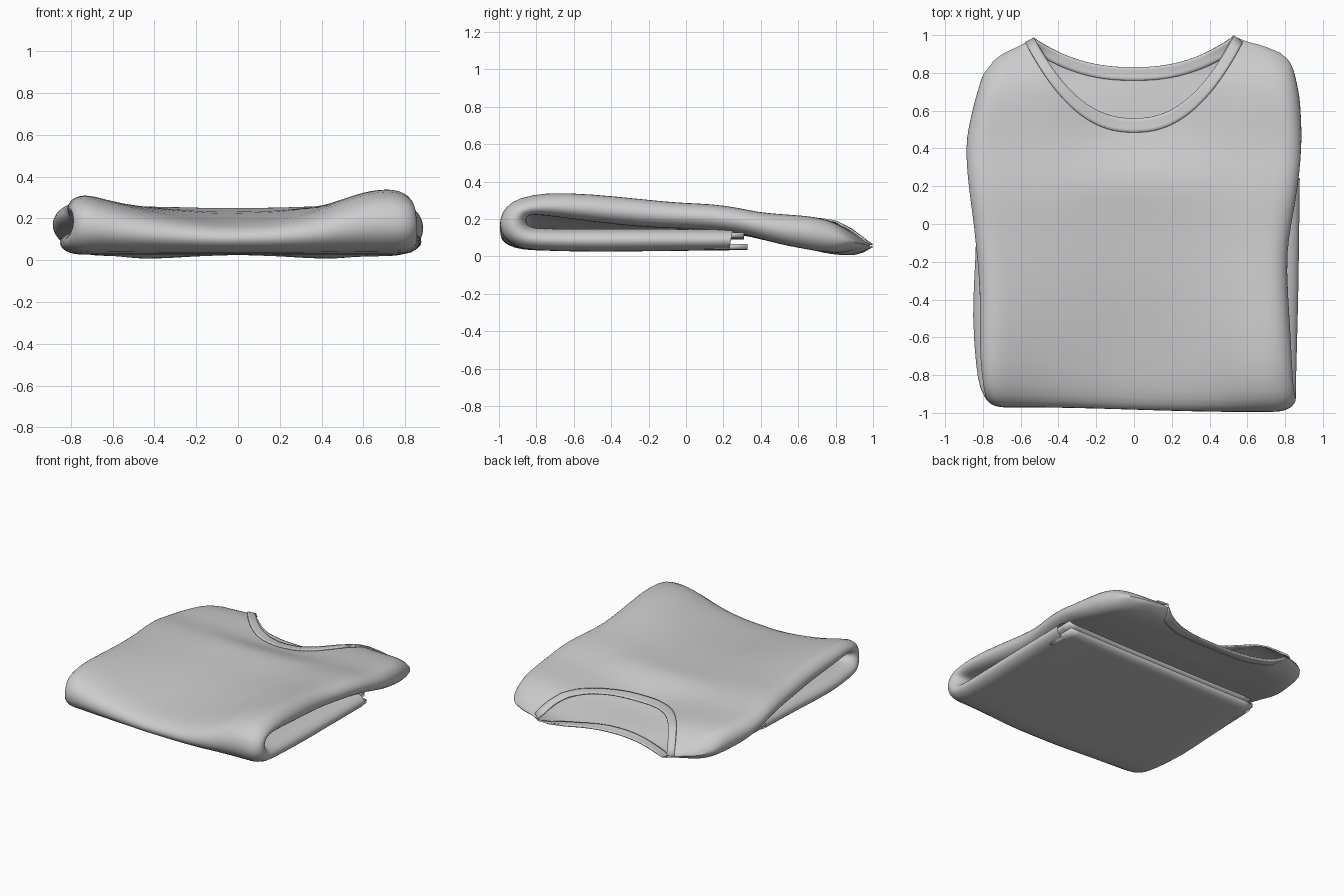
import bpy, math

if "Cube" in bpy.data.objects:
    bpy.data.objects.remove(bpy.data.objects["Cube"])


def interp(tab, x):
    """Linear lookup in a table of (key, value)."""
    if x <= tab[0][0]:
        return tab[0][1]
    for (a, p), (b, q) in zip(tab, tab[1:]):
        if x <= b:
            return p + (q - p) * (x - a) / (b - a)
    return tab[-1][1]


def smooth(a, b, x):
    t = min(1, max(0, (x - a) / (b - a)))
    return t * t * (3 - 2 * t)


def mesh_object(name, verts, faces, solid=0, sub=1):
    me = bpy.data.meshes.new(name)
    me.from_pydata(verts, [], faces)
    me.update()
    ob = bpy.data.objects.new(name, me)
    bpy.context.collection.objects.link(ob)
    for p in me.polygons:
        p.use_smooth = True
    if solid:
        m = ob.modifiers.new("thickness", 'SOLIDIFY')
        m.thickness, m.offset = solid, 0
    if sub:
        m = ob.modifiers.new("soften", 'SUBSURF')
        m.levels = m.render_levels = sub
    return ob


def sheet(name, f, nu, nv, solid):
    """Cloth strip from f(u, v), u and v in 0..1."""
    vs = [f(i / nu, j / nv) for j in range(nv + 1) for i in range(nu + 1)]
    w = nu + 1
    fs = [(j * w + i, j * w + i + 1, j * w + w + i + 1, j * w + w + i)
          for j in range(nv) for i in range(nu)]
    return mesh_object(name, vs, fs, solid, 0)


# Lower layer and fold: outer y, z, inner y, z, left width, right width
FOLD = [(.23, .033, .25, .145, .83, .88), (-.2, .028, -.2, .15, .84, .875),
        (-.48, .025, -.48, .15, .862, .87), (-.82, .03, -.78, .15, .835, .86),
        (-.91, .055, -.825, .16, .82, .86), (-.97, .11, -.84, .18, .80, .86),
        (-.988, .17, -.845, .2, .79, .86), (-.975, .24, -.84, .215, .79, .855),
        (-.925, .3, -.82, .23, .80, .85), (-.82, .338, -.75, .225, .81, .84),
        (-.66, .352, -.62, .205, .82, .835), (-.35, .324, -.35, .17, .815, .815),
        (-.15, .3, -.15, .155, .835, .81)]
# Upper layer heights by y, widths by fraction along the panel
ZTOP = [(0, .287), (.2, .28), (.4, .234), (.7, .217), (.8, .198), (.9, .15), (1, .08)]
ZBOT = [(0, .15), (.2, .14), (.35, .11), (.5, .065), (.65, .035), (.8, 0), (.9, .003), (1, .03)]
WL = [(0, .85), (.25, .88), (.5, .895), (.7, .86), (.85, .825), (.94, .8), (1, .75)]
WR = [(0, .835), (.25, .875), (.5, .892), (.75, .88), (.9, .85), (.96, .83), (1, .78)]
SHOULDER_L = [(.53, .985), (.59, .95), (.7, .9), (.76, .85)]
SHOULDER_R = [(.53, .997), (.58, .97), (.68, .945), (.79, .9)]
SAG = [(-.88, .87), (-.75, .92), (-.5, .69), (-.3, .57), (-.1, .49), (.2, .53),
       (.4, .67), (.55, .89), (.7, 1), (.88, .93)]
SAGY = [(-.7, 1), (-.3, .6), (0, .35), (.3, .15), (.6, 0)]
CURVE = 2.3


def sag(x, y, z):
    g = sum(interp(SAG, x + d) for d in (-.06, 0, .06)) / 3
    return z + (z - .03) * (g - 1) * interp(SAGY, y)


def neck(x, base):
    tab = SHOULDER_L if x < 0 else SHOULDER_R
    a = abs(x) / .53
    return interp(tab, abs(x)) if a > 1 else base + (tab[0][1] - base) * a ** CURVE


def upper(x, t, n):
    """Point on the upper layer; n=1 front panel, n=-1 back panel."""
    k = (n + 1) / 2
    y = t * (neck(x, .83) * (1 - k) + neck(x, .56) * k)
    mid = math.exp(-(x / .38) ** 2)
    top = interp(ZTOP, y) - .06 * mid * smooth(.2, .58, y)
    bot = interp(ZBOT, y) + .025 * mid * smooth(.4, .8, y)
    c = smooth(.45, .57, abs(x))
    h = 1 - c * (1 - math.sqrt(max(0, 1 - t ** 8)))
    z = (top + bot) / 2 + (top - bot) / 2 * h * n
    return (x, y, sag(x, y, z))


def section(wl, wr, r=.1, K=36):
    """Flattened loop of (x, n) around the body."""
    fl = [-(wl - r) + (wl + wr - 2 * r) * i / K for i in range(K + 1)]
    arc = [math.radians(a) for a in (67, 45, 22, 0, -22, -45, -67)]
    return ([(x, 1) for x in fl]
            + [(wr - r + r * math.cos(a), math.sin(a)) for a in arc]
            + [(x, -1) for x in reversed(fl)]
            + [(-(wl - r) - r * math.cos(a), -math.sin(a)) for a in arc])


# Body: one flattened tube, folded under at the front
rows = []
for yf, zf, yb, zb, wl, wr in FOLD:
    row = []
    for x, n in section(wl, wr):
        k = (n + 1) / 2
        y, z = yb + (yf - yb) * k, zb + (zf - zb) * k
        if y < -.7:
            y -= .012 * math.sin(2.6 * x)
        row.append((x, y, sag(x, y, z)))
    rows.append(row)
for t in (0, .15, .3, .42, .54, .65, .74, .82, .88, .93, .97, .99, 1):
    rows.append([upper(x, t, n) for x, n in section(interp(WL, t), interp(WR, t))])
N = len(rows[0])
faces = [(j * N + i, j * N + (i + 1) % N, (j + 1) * N + (i + 1) % N, (j + 1) * N + i)
         for j in range(len(rows) - 1) for i in range(N)]
mesh_object("folded_body", [v for r in rows for v in r],
            [tuple(reversed(f)) for f in faces])


# Neck bands lie on the panel edges
def band(base, outer_x, outer_y, outer_rise, n):
    def f(u, v):
        s = 2 * u - 1
        x = s * (.53 + (outer_x - .53) * v)
        rise = abs(s) ** CURVE
        y = neck(s * .53, base) * (1 - v) + (outer_y + outer_rise * rise) * v
        p = upper(x, min(1, y / neck(x, base)), n)
        return (x, y, p[2] + .004)
    return f


sheet("front_neck_band", band(.56, .575, .485, .475, 1), 48, 4, .01)
sheet("back_neck_band", band(.83, .46, .76, .11, -1), 48, 4, .01)

# Hem layers showing at the end of the lower half
for name, z, end in (("front_hem", .052, .33), ("back_hem", .115, .31)):
    sheet(name, lambda u, v, z=z, e=end: (-.77 + 1.6 * u, .1 + (e - .1) * v,
          sag(-.77 + 1.6 * u, .2, z)), 24, 3, .03)
